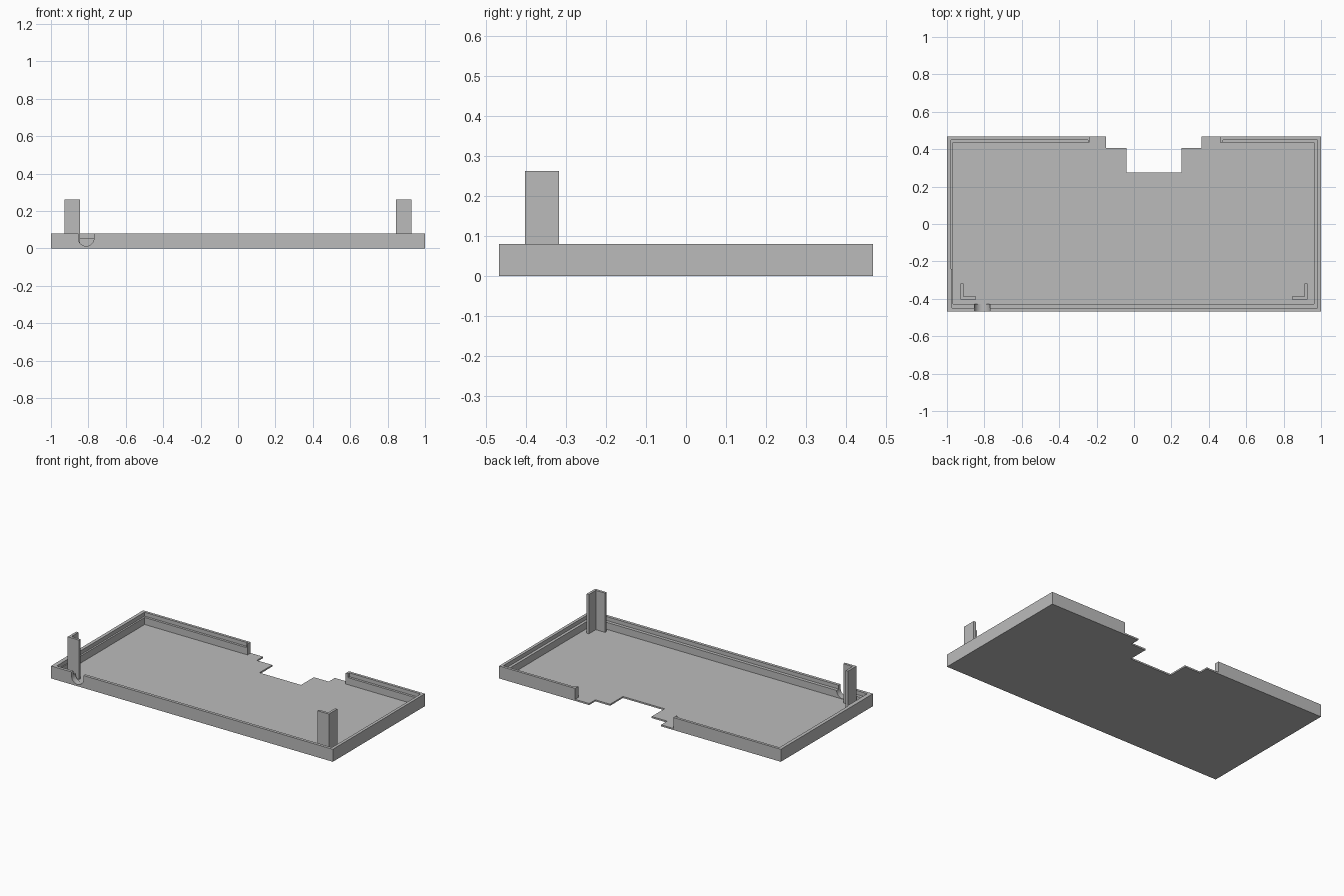
import bpy, bmesh, math
from mathutils import Matrix

if "Cube" in bpy.data.objects:
    bpy.data.objects.remove(bpy.data.objects["Cube"], do_unlink=True)

grey = bpy.data.materials.new("plain_grey")
grey.use_nodes = True
grey.diffuse_color = (0.5, 0.5, 0.5, 1)
grey.node_tree.nodes["Principled BSDF"].inputs["Base Color"].default_value = (0.5, 0.5, 0.5, 1)


def prism(name, outline, low, high, turn=None):
    """Extrude a flat outline between two heights."""
    bm = bmesh.new()
    face = bm.faces.new([bm.verts.new((x, y, low)) for x, y in outline])
    out = bmesh.ops.extrude_face_region(bm, geom=[face])
    for v in out["geom"]:
        if isinstance(v, bmesh.types.BMVert):
            v.co.z = high
    if turn:
        bm.transform(turn)
    bmesh.ops.recalc_face_normals(bm, faces=bm.faces)
    mesh = bpy.data.meshes.new(name)
    bm.to_mesh(mesh)
    bm.free()
    mesh.materials.append(grey)
    obj = bpy.data.objects.new(name, mesh)
    bpy.context.collection.objects.link(obj)
    return obj


def cut(target, cutter):
    """Subtract the cutter, then discard it."""
    cutter.hide_render = True
    mod = target.modifiers.new("cut", "BOOLEAN")
    mod.operation, mod.solver, mod.object = "DIFFERENCE", "EXACT", cutter
    bpy.context.view_layer.objects.active = target
    bpy.ops.object.modifier_apply(modifier=mod.name)
    bpy.data.objects.remove(cutter, do_unlink=True)


HALF_Y, WALL, LEDGE, FLOOR = 0.467, 0.08, 0.055, 0.01
GAP_L, GAP_R = -0.237, 0.46

# Solid tray block
tray = prism("tray", [(-1, -HALF_Y), (1, -HALF_Y), (1, HALF_Y), (-1, HALF_Y)], 0, WALL)

# Deep pocket, open through the gap in the back wall
cut(tray, prism("pocket", [
    (-0.967, -0.427), (0.963, -0.427), (0.963, 0.435), (GAP_R, 0.435),
    (GAP_R, 0.6), (GAP_L, 0.6), (GAP_L, 0.435), (-0.967, 0.435)], FLOOR, 0.2))

# Shallow rebate that leaves a thin outer lip and closed ends beside the gap
cut(tray, prism("rebate", [
    (-0.973, -0.448), (0.981, -0.448), (0.981, 0.45), (0.475, 0.45), (0.475, 0.42),
    (GAP_L - 0.008, 0.42), (GAP_L - 0.008, 0.45), (-0.978, 0.45),
    (-0.978, -0.24), (-0.973, -0.24)], LEDGE, 0.2))

# Stepped opening in the back of the floor
cut(tray, prism("back_opening", [
    (-0.15, 0.6), (-0.15, 0.405), (-0.04, 0.405), (-0.04, 0.275),
    (0.255, 0.275), (0.255, 0.405), (0.36, 0.405), (0.36, 0.6)], -0.1, 0.2))

# Round-bottomed cable notch through the front wall
steps = 20
arc = [(-0.812 + 0.042 * math.cos(a), 0.054 + 0.042 * math.sin(a))
       for a in (math.pi + math.pi * i / steps for i in range(steps + 1))]
cut(tray, prism("cable_notch", arc + [(-0.77, 0.2), (-0.854, 0.2)], 0.41, 0.5,
                Matrix.Rotation(math.pi / 2, 4, "X")))

# L-shaped corner posts, mirrored about the middle
for side, name in ((-1, "right_post"), (1, "left_post")):
    ell = [(0.927, -0.403), (0.927, -0.317), (0.911, -0.317),
           (0.911, -0.387), (0.845, -0.387), (0.845, -0.403)]
    prism(name, [(side * x, y) for x, y in ell], FLOOR / 2, 0.262)

# Crisp edges, smooth notch
bpy.ops.object.select_all(action="DESELECT")
tray.select_set(True)
bpy.context.view_layer.objects.active = tray
bpy.ops.object.shade_smooth_by_angle(angle=math.radians(30))
